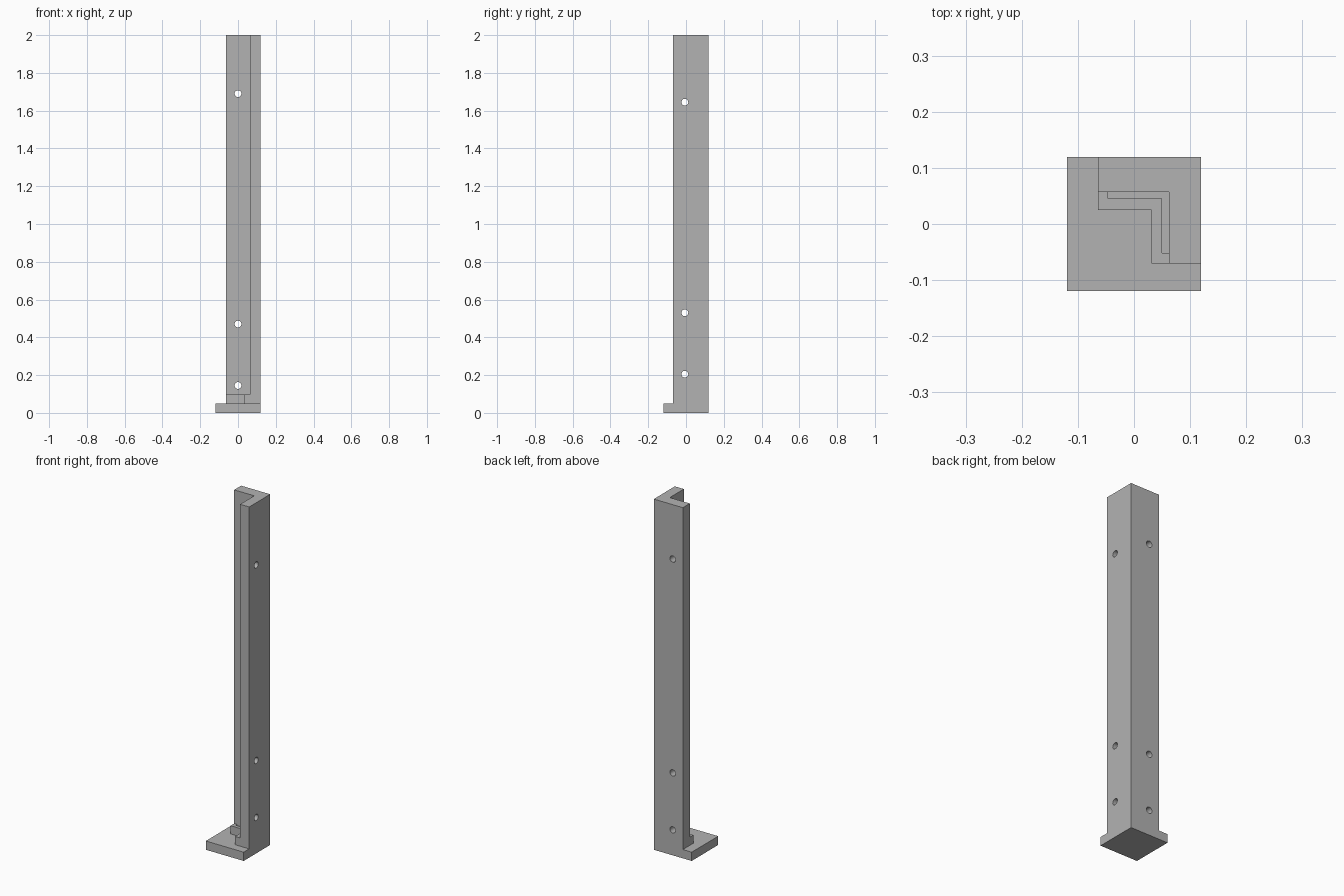
import bpy, bmesh, math
from mathutils import Matrix

if "Cube" in bpy.data.objects:
    bpy.data.objects.remove(bpy.data.objects["Cube"])

grey = bpy.data.materials.new("light_grey")
grey.diffuse_color = (0.45, 0.45, 0.45, 1)
grey.use_nodes = True
grey.node_tree.nodes["Principled BSDF"].inputs["Base Color"].default_value = grey.diffuse_color


def prism(name, outline, z0, z1):
    """Extrude a plan outline between two heights."""
    bm = bmesh.new()
    face = bm.faces.new([bm.verts.new((x, y, z0)) for x, y in outline])
    top = bmesh.ops.extrude_face_region(bm, geom=[face])["geom"]
    bmesh.ops.translate(bm, vec=(0, 0, z1 - z0),
                        verts=[v for v in top if isinstance(v, bmesh.types.BMVert)])
    bmesh.ops.recalc_face_normals(bm, faces=bm.faces)
    return finish(name, bm)


def finish(name, bm):
    me = bpy.data.meshes.new(name)
    bm.to_mesh(me)
    bm.free()
    me.materials.append(grey)
    ob = bpy.data.objects.new(name, me)
    bpy.context.collection.objects.link(ob)
    return ob


def hole(name, loc, axis):
    bm = bmesh.new()
    bmesh.ops.create_cone(bm, cap_ends=True, segments=24, radius1=0.018,
                          radius2=0.018, depth=0.2,
                          matrix=Matrix.Translation(loc) @ Matrix.Rotation(math.pi / 2, 4, axis))
    return finish(name, bm)


def ell(x0, y0, xi, yi, x1, y1):
    """L outline: arm ends x0 and y0, inner corner xi/yi, outer corner x1/y1."""
    return [(x0, yi), (xi, yi), (xi, y0), (x1, y0), (x1, y1), (x0, y1)]


E = 0.1195
# square foot, angle column and the low ledge in its inner corner
bracket = prism("corner_bracket", [(-E, -E), (E, -E), (E, E), (-E, E)], 0, 0.05)
column = prism("angle_column", ell(-0.064, -0.07, 0.0625, 0.057, E, E), 0, 2)
ledge = prism("ledge", ell(-0.064, -0.07, 0.031, 0.025, 0.09, 0.09), 0, 0.097)

# slot in the ledge against the column, and screw holes through both arms
cutters = [prism("slot_cutter", ell(-0.046, -0.052, 0.05, 0.045, 0.0625, 0.057), 0.05, 0.15)]
for z in (0.145, 0.47, 1.69):
    cutters.append(hole("back_hole_cutter", (0, 0.09, z), 'X'))
for z in (0.205, 0.53, 1.645):
    cutters.append(hole("side_hole_cutter", (0.09, -0.006, z), 'Y'))

for op, parts in (('UNION', [column, ledge]), ('DIFFERENCE', cutters)):
    for part in parts:
        mod = bracket.modifiers.new(part.name, 'BOOLEAN')
        mod.operation, mod.solver, mod.object = op, 'EXACT', part

# bake the booleans, drop the helpers and clean coplanar seams
dg = bpy.context.evaluated_depsgraph_get()
bm = bmesh.new()
bm.from_mesh(bpy.data.meshes.new_from_object(bracket.evaluated_get(dg)))
bracket.modifiers.clear()
bmesh.ops.remove_doubles(bm, verts=bm.verts, dist=1e-5)
bmesh.ops.dissolve_limit(bm, angle_limit=0.01, verts=bm.verts, edges=bm.edges)
for f in bm.faces:
    f.material_index = 0
bm.to_mesh(bracket.data)
bm.free()
for ob in [column, ledge] + cutters:
    bpy.data.objects.remove(ob)

# smooth hole walls, sharp everywhere else
bpy.context.view_layer.objects.active = bracket
bracket.select_set(True)
bpy.ops.object.shade_smooth_by_angle(angle=math.radians(30))
